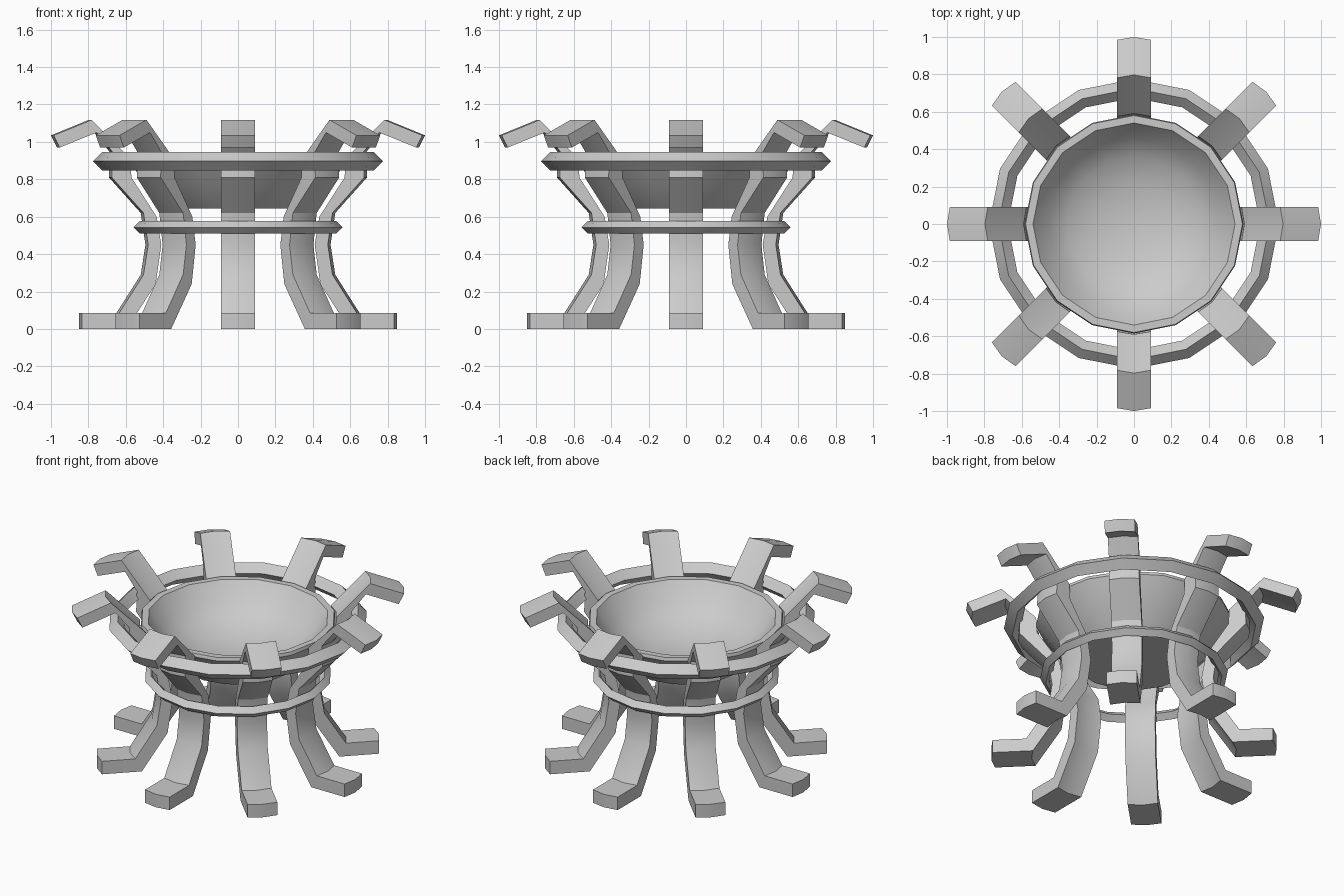
import bpy, bmesh
from math import cos, sin, pi, radians
from mathutils import Matrix

if "Cube" in bpy.data.objects:
    bpy.data.objects.remove(bpy.data.objects["Cube"])


def make_object(name, bm, smooth=True):
    bmesh.ops.recalc_face_normals(bm, faces=bm.faces)
    mesh = bpy.data.meshes.new(name)
    bm.to_mesh(mesh)
    bm.free()
    ob = bpy.data.objects.new(name, mesh)
    bpy.context.collection.objects.link(ob)
    if smooth:
        bpy.ops.object.select_all(action='DESELECT')
        bpy.context.view_layer.objects.active = ob
        ob.select_set(True)
        bpy.ops.object.shade_smooth_by_angle(angle=radians(30))
    return ob


def lathe(name, profile, sides=16):
    """Spin a closed (radius, z) profile around the z axis."""
    bm = bmesh.new()
    vs = [bm.verts.new((r, 0, z)) for r, z in profile]
    edges = [bm.edges.new((vs[i], vs[(i + 1) % len(vs)])) for i in range(len(vs))]
    bmesh.ops.spin(bm, geom=vs + edges, axis=(0, 0, 1), cent=(0, 0, 0),
                   angle=2 * pi, steps=sides, use_merge=True)
    bmesh.ops.remove_doubles(bm, verts=bm.verts, dist=0.0005)
    return make_object(name, bm)


def ring(name, radius, z, t):
    return lathe(name, [(radius + t, z), (radius, z + t), (radius - t, z), (radius, z - t)])


# Curved leg running from foot to flared prong: matching inner and outer (radius, z) paths
inner = [(0.85, 0), (0.61, 0), (0.455, 0.24), (0.425, 0.45), (0.45, 0.60),
         (0.585, 0.81), (0.59, 0.91), (0.797, 1.118), (1.0, 1.035)]
outer = [(0.85, 0.085), (0.65, 0.085), (0.52, 0.29), (0.495, 0.45), (0.52, 0.62),
         (0.69, 0.81), (0.685, 0.945), (0.77, 1.05), (0.968, 0.97)]


def leg(name, angle):
    bm = bmesh.new()
    # Three columns across the width give a slightly bowed face
    cols = [(-0.09, -0.015), (0, 0), (0.09, -0.015)]
    grid = [[[bm.verts.new((r + d, y, z)) for r, z in path] for y, d in cols]
            for path in (inner, outer)]
    n = len(inner)
    for side in grid:
        for a, b in zip(side, side[1:]):
            for i in range(n - 1):
                bm.faces.new((a[i], a[i + 1], b[i + 1], b[i]))
    for c in (0, 2):
        for i in range(n - 1):
            bm.faces.new((grid[0][c][i], grid[0][c][i + 1], grid[1][c][i + 1], grid[1][c][i]))
    for i in (0, n - 1):
        for c in (0, 1):
            bm.faces.new((grid[0][c][i], grid[0][c + 1][i], grid[1][c + 1][i], grid[1][c][i]))
    bm.transform(Matrix.Rotation(angle, 4, 'Z'))
    return make_object(name, bm)


for k in range(8):
    leg(f"leg_{k + 1}", k * pi / 4)

# Hoops binding the legs
ring("upper_hoop", 0.725, 0.897, 0.05)
ring("lower_hoop", 0.525, 0.543, 0.034)

# Fire bowl with thick rim and flat base
lathe("bowl", [(0, 0.645), (0.36, 0.645), (0.49, 0.77), (0.585, 0.90), (0.58, 0.92), (0.54, 0.92),
               (0.46, 0.81), (0.36, 0.735), (0.20, 0.68), (0, 0.665)])
